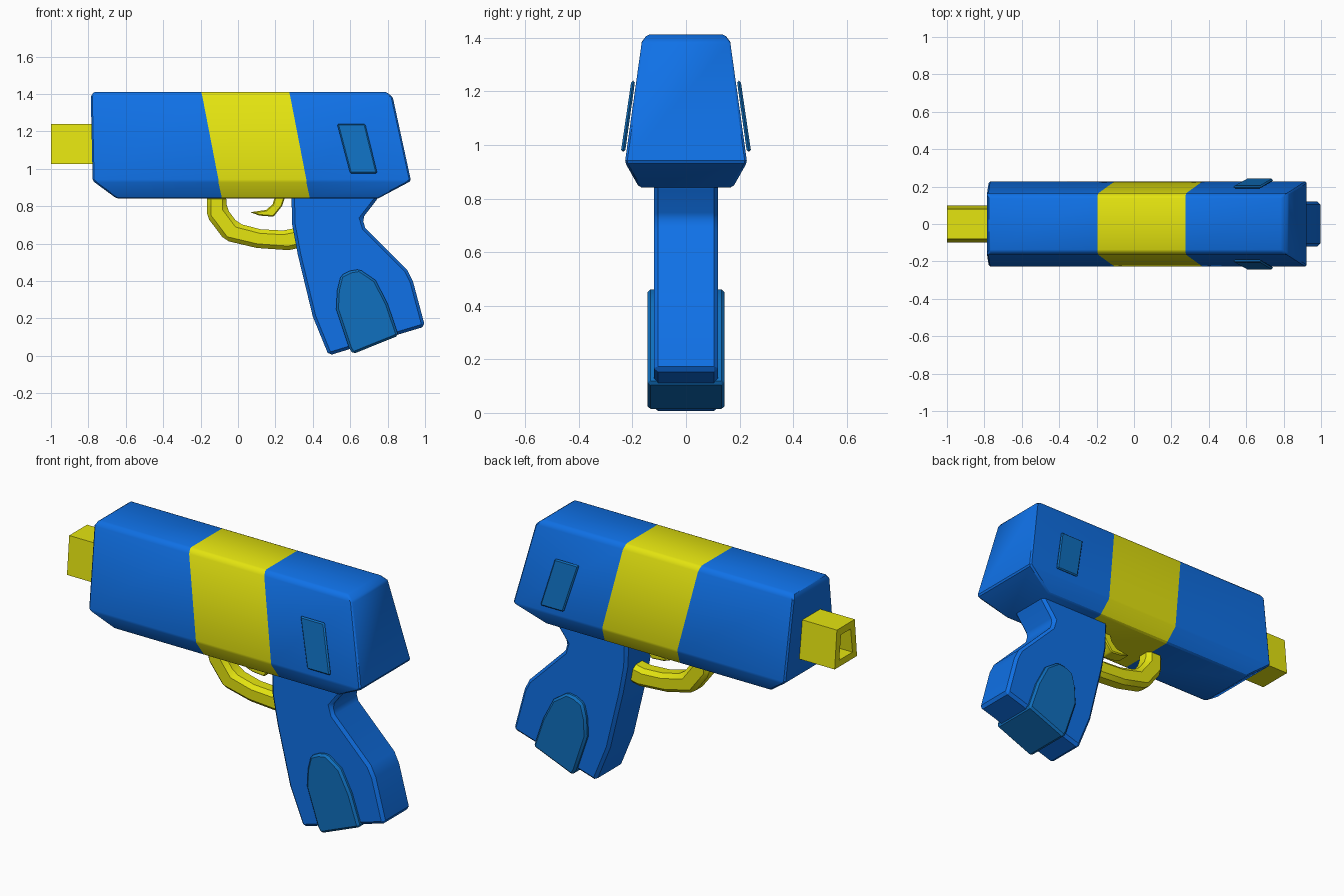
import bpy, bmesh, math

if "Cube" in bpy.data.objects:
    bpy.data.objects.remove(bpy.data.objects["Cube"])


def material(name, rgb):
    m = bpy.data.materials.new(name)
    m.diffuse_color = (*rgb, 1)
    m.use_nodes = True
    m.node_tree.nodes["Principled BSDF"].inputs["Base Color"].default_value = m.diffuse_color
    return m


BLUE = material("bright blue", (0.005, 0.17, 0.82))
YELLOW = material("yellow", (0.78, 0.78, 0.005))
TEAL = material("muted blue", (0.005, 0.16, 0.52))


def finish(name, bm, mats, bevel=0.0):
    """Chamfer the hard edges, then make a smooth-by-angle object."""
    bmesh.ops.recalc_face_normals(bm, faces=bm.faces)
    if bevel:
        hard = [e for e in bm.edges if e.calc_face_angle(0) > math.radians(35)]
        bmesh.ops.bevel(bm, geom=hard, offset=bevel, segments=1,
                        affect='EDGES', profile=0.5, clamp_overlap=True, material=-1)
    me = bpy.data.meshes.new(name)
    bm.to_mesh(me)
    bm.free()
    for m in mats:
        me.materials.append(m)
    ob = bpy.data.objects.new(name, me)
    bpy.context.collection.objects.link(ob)
    bpy.ops.object.select_all(action='DESELECT')
    ob.select_set(True)
    bpy.context.view_layer.objects.active = ob
    bpy.ops.object.shade_smooth_by_angle(angle=math.radians(30))
    return ob


def prism(name, outline, near, far, mat, bevel):
    """Side outline (x, z) spanning y = near(z) to y = far(z)."""
    bm = bmesh.new()
    a = [bm.verts.new((x, near(z), z)) for x, z in outline]
    b = [bm.verts.new((x, far(z), z)) for x, z in outline]
    bm.faces.new(a)
    bm.faces.new(b[::-1])
    n = len(a)
    for i in range(n):
        j = (i + 1) % n
        bm.faces.new((a[i], b[i], b[j], a[j]))
    return finish(name, bm, [mat], bevel)


def slab(name, outline, half, mat, bevel):
    return prism(name, outline, lambda z: -half, lambda z: half, mat, bevel)


# Body: levels of (z, half width, front x, rear x), split by a slanted stripe
levels = [(0.842, 0.175, -0.65, 0.75), (0.935, 0.228, -0.777, 0.925),
          (1.385, 0.165, -0.787, 0.827), (1.412, 0.145, -0.772, 0.79)]
bm = bmesh.new()
rings = []
for k in range(4):
    ring = []
    for side, lv in ((-1, levels), (1, levels[::-1])):
        for z, w, x0, x1 in lv:
            slant = (1.41 - z) * 0.19
            x = (x0, -0.195 + slant, 0.275 + slant, x1)[k]
            ring.append(bm.verts.new((x, side * w, z)))
    rings.append(ring)
for k in range(3):
    for i in range(8):
        j = (i + 1) % 8
        f = bm.faces.new((rings[k][i], rings[k][j], rings[k + 1][j], rings[k + 1][i]))
        f.material_index = k % 2
for ring in (rings[0], rings[3]):
    for i in range(3):
        bm.faces.new((ring[i], ring[i + 1], ring[6 - i], ring[7 - i]))
finish("body", bm, [BLUE, YELLOW], 0.008)

# Nozzle: tapered block with a recessed hole in its front face
bm = bmesh.new()
ends = [[bm.verts.new((x, y, z)) for y, z in
         ((-0.1, 1.025), (0.1, 1.025), (0.08, 1.24), (-0.08, 1.24))] for x in (-1.0, -0.75)]
front = bm.faces.new(ends[0])
bm.faces.new(ends[1][::-1])
for i in range(4):
    j = (i + 1) % 4
    bm.faces.new((ends[0][i], ends[1][i], ends[1][j], ends[0][j]))
bmesh.ops.recalc_face_normals(bm, faces=bm.faces)
bmesh.ops.inset_region(bm, faces=[front], thickness=0.055)
hole = bmesh.ops.extrude_face_region(bm, geom=[front])["geom"]
bmesh.ops.translate(bm, vec=(0.12, 0, 0), verts=[v for v in hole if isinstance(v, bmesh.types.BMVert)])
bmesh.ops.delete(bm, geom=[f for f in [front] if f.is_valid], context='FACES_ONLY')
finish("nozzle", bm, [YELLOW])

# Grip and the wraparound insert at its base
slab("grip", [(0.285, 0.88), (0.29, 0.70), (0.32, 0.54), (0.40, 0.21), (0.485, 0.002),
              (0.61, 0.04), (0.86, 0.115), (1.0, 0.157), (0.935, 0.40), (0.905, 0.46),
              (0.68, 0.685), (0.665, 0.735), (0.75, 0.845), (0.75, 0.88)], 0.12, BLUE, 0.016)
slab("grip_insert", [(0.525, 0.25), (0.53, 0.35), (0.55, 0.43), (0.60, 0.455), (0.65, 0.463),
                     (0.735, 0.405), (0.80, 0.28), (0.858, 0.108), (0.615, 0.01),
                     (0.595, 0.04)], 0.144, TEAL, 0.012)

# Raised side panels following the slope of the body
for side, name in ((-1, "side_panel_right"), (1, "side_panel_left")):
    prism(name, [(0.53, 1.24), (0.68, 1.24), (0.745, 0.975), (0.60, 0.975)],
          lambda z: side * (0.19 - (z - 1.24) * 0.14),
          lambda z: side * (0.204 - (z - 1.24) * 0.14) if z > 1.1 else side * 0.243,
          TEAL, 0.007)

# Trigger guard and trigger
slab("trigger_guard", [(-0.167, 0.86), (-0.167, 0.745), (-0.07, 0.617), (0.10, 0.577),
                       (0.27, 0.565), (0.34, 0.58), (0.34, 0.69), (0.24, 0.67), (0.12, 0.677),
                       (0.0, 0.708), (-0.062, 0.79), (-0.062, 0.86)], 0.05, YELLOW, 0.022)
slab("trigger", [(0.20, 0.86), (0.185, 0.81), (0.15, 0.78), (0.065, 0.768), (0.115, 0.75),
                 (0.19, 0.744), (0.235, 0.80), (0.255, 0.86)], 0.04, YELLOW, 0.006)
